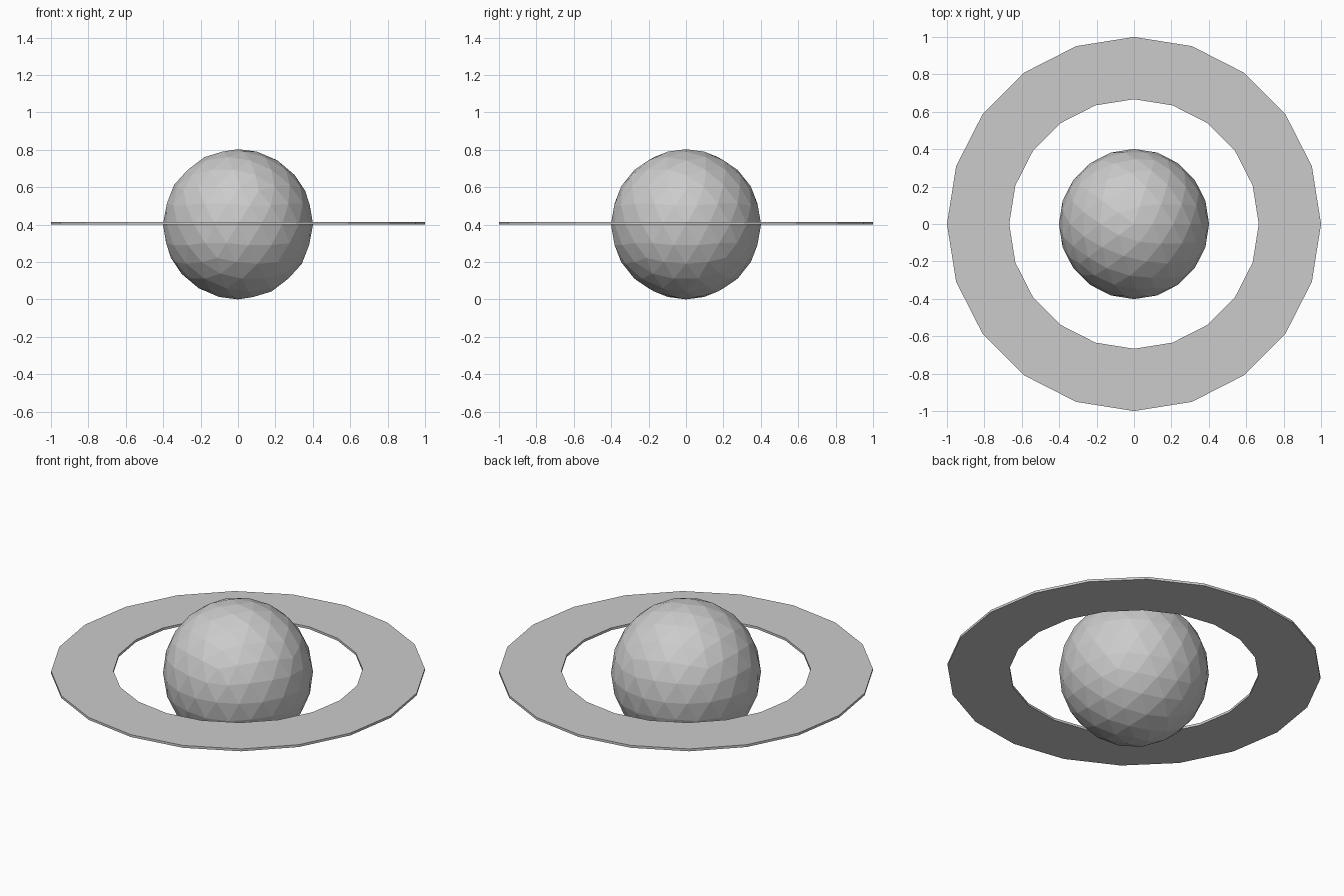
import bpy, bmesh
from math import cos, sin, tau

if "Cube" in bpy.data.objects:
    bpy.data.objects.remove(bpy.data.objects["Cube"])

# planet: faceted icosphere resting on the ground
R = 0.4015
bpy.ops.mesh.primitive_ico_sphere_add(subdivisions=3, radius=R, location=(0, 0, R))
bpy.context.object.name = "planet"

# flat 20-sided ring with a rectangular section
SIDES = 20
profile = [(1.0, 0.401), (1.0, 0.415), (0.667, 0.415), (0.667, 0.401)]
bm = bmesh.new()
loops = [[bm.verts.new((r * cos(tau * i / SIDES), r * sin(tau * i / SIDES), z))
          for r, z in profile] for i in range(SIDES)]
for i in range(SIDES):
    a, b = loops[i], loops[(i + 1) % SIDES]
    for j in range(4):
        k = (j + 1) % 4
        bm.faces.new((a[j], b[j], b[k], a[k]))
bmesh.ops.recalc_face_normals(bm, faces=bm.faces)
mesh = bpy.data.meshes.new("ring")
bm.to_mesh(mesh)
bm.free()
bpy.context.collection.objects.link(bpy.data.objects.new("ring", mesh))
